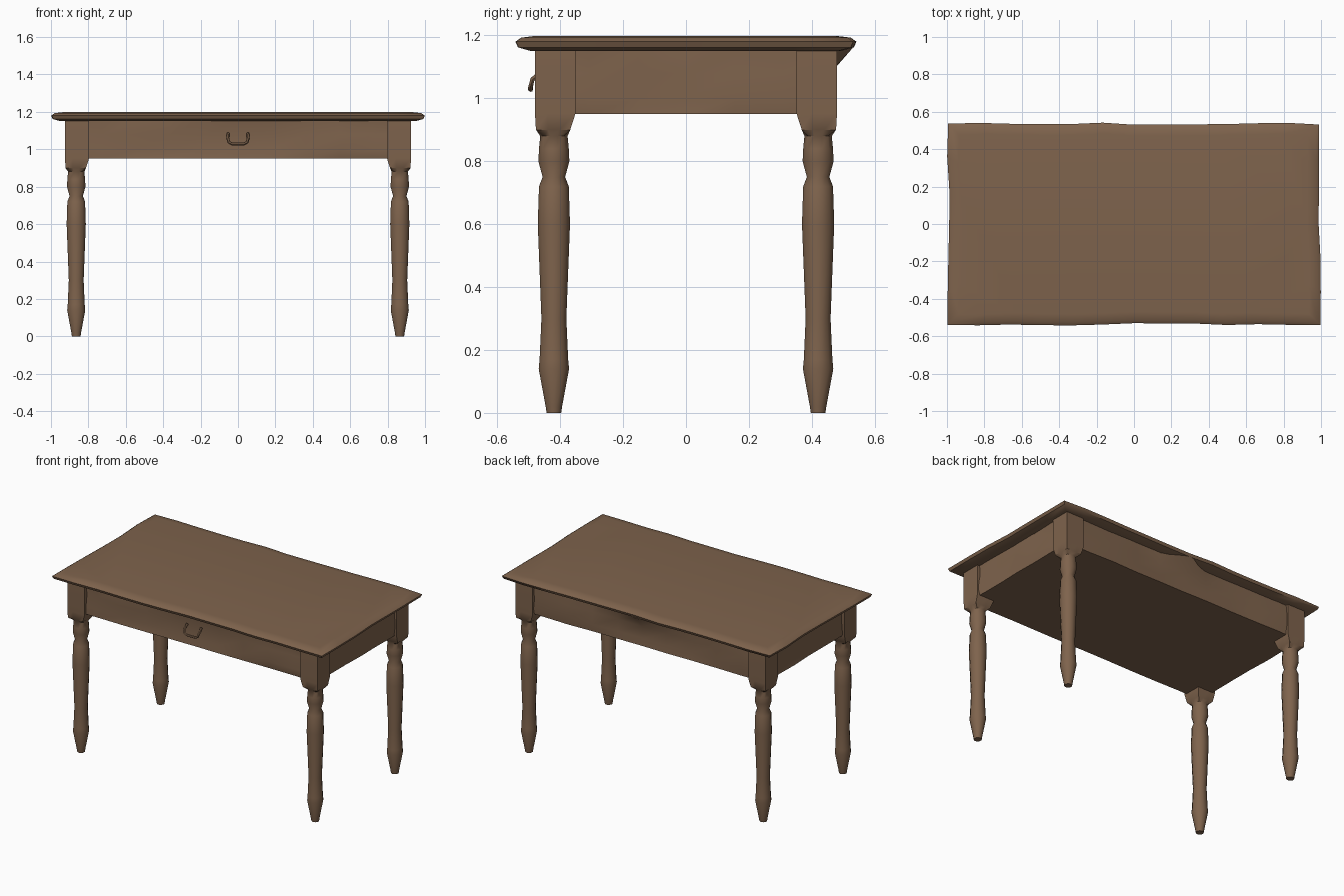
import bpy, bmesh, math, random

random.seed(4)
cube = bpy.data.objects.get("Cube")
if cube:
    bpy.data.objects.remove(cube)

# Single brown wood colour
wood = bpy.data.materials.new("brown wood")
wood.use_nodes = True
WOOD = (0.21, 0.125, 0.073, 1)
wood.diffuse_color = WOOD
wood.node_tree.nodes["Principled BSDF"].inputs["Base Color"].default_value = WOOD


def finish(obj, angle):
    obj.data.materials.append(wood)
    bpy.ops.object.select_all(action="DESELECT")
    obj.select_set(True)
    bpy.context.view_layer.objects.active = obj
    bpy.ops.object.shade_smooth_by_angle(angle=math.radians(angle))


def loft(name, rings, angle=40):
    """Skin a stack of equal-sized point rings and cap both ends."""
    bm = bmesh.new()
    rows = [[bm.verts.new(p) for p in ring] for ring in rings]
    n = len(rows[0])
    for a, b in zip(rows, rows[1:]):
        for i in range(n):
            j = (i + 1) % n
            bm.faces.new((a[i], a[j], b[j], b[i]))
    bm.faces.new(rows[0][::-1])
    bm.faces.new(rows[-1])
    bmesh.ops.recalc_face_normals(bm, faces=bm.faces)
    mesh = bpy.data.meshes.new(name)
    bm.to_mesh(mesh)
    bm.free()
    obj = bpy.data.objects.new(name, mesh)
    bpy.context.collection.objects.link(obj)
    finish(obj, angle)


def rectangle(nx, ny):
    """Unit rectangle outline, anticlockwise, with nx and ny steps per side."""
    south = [(-1 + 2 * i / nx, -1) for i in range(nx)]
    east = [(1, -1 + 2 * i / ny) for i in range(ny)]
    return south + east + [(-x, -y) for x, y in south + east]


# Tabletop: rounded edge profile with a slightly worn, wavy outline
outline = rectangle(12, 6)
wear = [random.uniform(0, 0.014) for _ in outline]
top_rings = []
for inset, z in ((0.05, 1.15), (0.008, 1.162), (0, 1.18), (0.018, 1.193), (0.06, 1.198)):
    top_rings.append([(x * (1 - inset - w), y * (0.543 - inset - w), z)
                      for (x, y), w in zip(outline, wear)])
loft("tabletop", top_rings, 50)

# Apron: closed box with gently dented faces, and a bulge high on the back
outline = rectangle(10, 6)
apron_rings = []
for z, dent in ((0.95, 0.004), (1.0, 0.012), (1.08, 0.012), (1.16, 0.004)):
    ring = []
    for x, y in outline:
        d = random.uniform(-dent, dent)
        px, py = x * (0.908 + d), y * (0.462 + d)
        if y == 1 and abs(x) < 0.1 and z > 1.1:
            py = 0.53
        ring.append((px, py, z))
    apron_rings.append(ring)
loft("apron", apron_rings, 60)

# Legs: a square block flowing into a turned leg with a pointed foot
SIDES = 12
LEG_PROFILE = ((0, 0.024), (0.02, 0.027), (0.14, 0.05), (0.17, 0.047), (0.3, 0.041),
               (0.6, 0.053), (0.72, 0.049), (0.75, 0.037), (0.8, 0.051),
               (0.84, 0.049), (0.88, 0.045))
square = rectangle(3, 3)
for fb, sy in (("front", -1), ("back", 1)):
    for lr, sx in (("left", 1), ("right", -1)):
        cx, cy = 0.865 * sx, 0.42 * sy
        rings = []
        for z, r in LEG_PROFILE:
            turn = [2 * math.pi * i / SIDES - 0.75 * math.pi for i in range(SIDES)]
            rings.append([(cx + r * math.cos(t), cy + r * math.sin(t), z) for t in turn])
        for z, out, inner in ((0.9, 0.057, 0.052), (0.95, 0.06, 0.068), (1.16, 0.06, 0.068)):
            ring = []
            for x, y in square:
                ring.append((cx + x * (out if x * sx > 0 else inner),
                             cy + y * (out if y * sy > 0 else inner), z))
            rings.append(ring)
        loft(f"{fb}_{lr}_leg", rings, 45)

# Drawer pull: drooping bail on the front
curve = bpy.data.curves.new("drawer_pull", "CURVE")
curve.dimensions = "3D"
curve.bevel_depth = 0.008
curve.bevel_resolution = 1
curve.use_fill_caps = True
half = [(0.052, -0.46, 1.085), (0.055, -0.488, 1.06), (0.048, -0.494, 1.037), (0.03, -0.494, 1.028)]
path = [(-x, y, z) for x, y, z in half] + half[::-1]
spline = curve.splines.new("POLY")
spline.points.add(len(path) - 1)
for point, co in zip(spline.points, path):
    point.co = (*co, 1)
pull = bpy.data.objects.new("drawer_pull", curve)
bpy.context.collection.objects.link(pull)
bpy.ops.object.select_all(action="DESELECT")
pull.select_set(True)
bpy.context.view_layer.objects.active = pull
bpy.ops.object.convert(target="MESH")
finish(bpy.context.view_layer.objects.active, 50)
